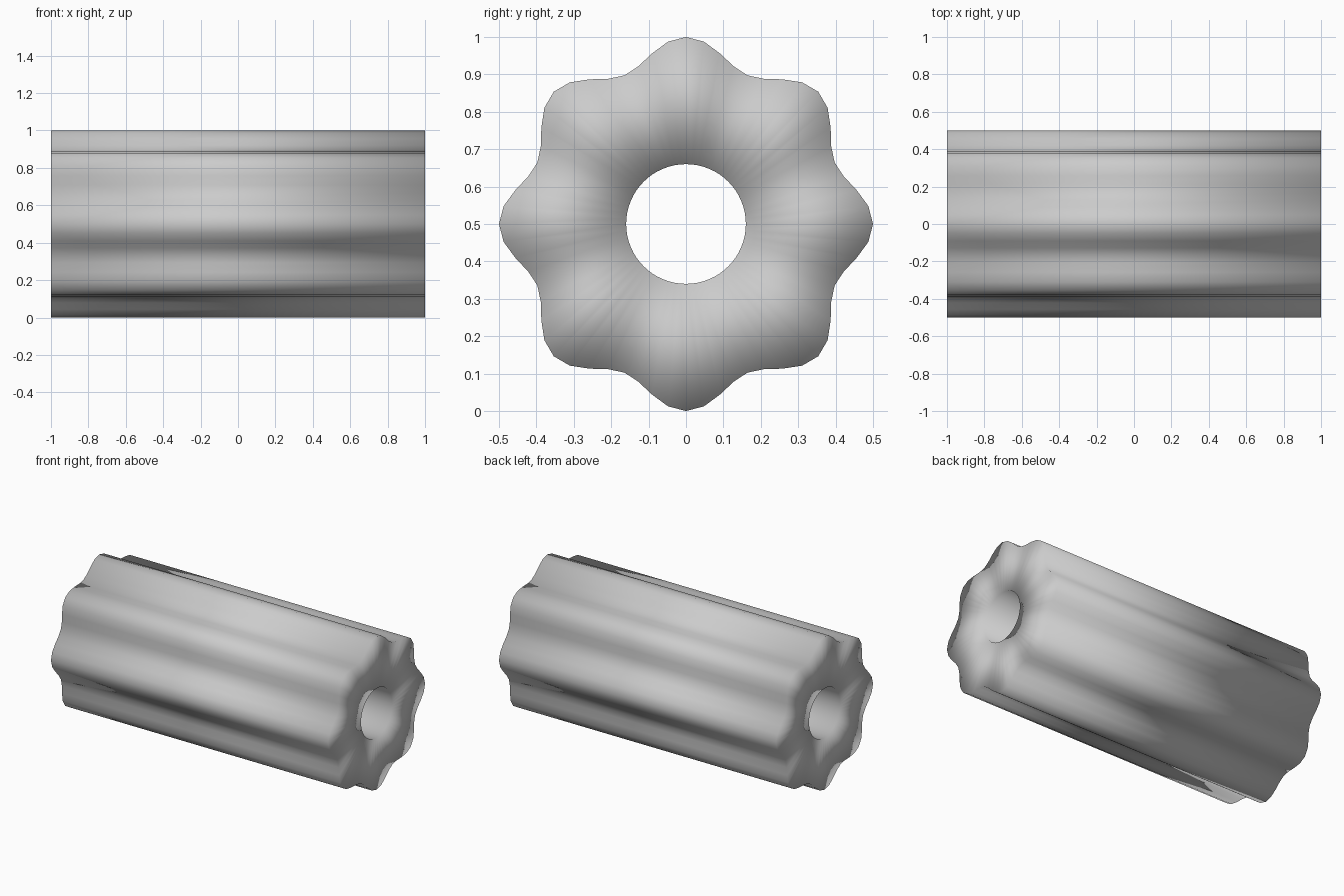
import bpy, bmesh, math

if "Cube" in bpy.data.objects:
    bpy.data.objects.remove(bpy.data.objects["Cube"])

SEGMENTS = 64        # eight steps per lobe
LOBES = 8
BORE = 0.16
CENTRE_Z = 0.5

steel = bpy.data.materials.new("light grey")
steel.diffuse_color = (0.6, 0.6, 0.6, 1)
steel.use_nodes = True
steel.node_tree.nodes["Principled BSDF"].inputs["Base Color"].default_value = steel.diffuse_color


def ring(bm, x, radius):
    """Closed ring of vertices around the x axis, radius given by angle."""
    verts = []
    for i in range(SEGMENTS):
        a = 2 * math.pi * i / SEGMENTS
        r = radius(a)
        verts.append(bm.verts.new((x, r * math.sin(a), CENTRE_Z + r * math.cos(a))))
    return verts


def bridge(bm, a, b):
    for i in range(SEGMENTS):
        j = (i + 1) % SEGMENTS
        bm.faces.new((a[i], a[j], b[j], b[i]))


def lobed(a):
    return 0.465 + 0.035 * math.cos(LOBES * a)


def bore(a):
    return BORE


# Fluted tube: lobed outer wall, flat ends and a round through bore
bm = bmesh.new()
loops = [ring(bm, -1, lobed), ring(bm, 1, lobed), ring(bm, 1, bore), ring(bm, -1, bore)]
for k in range(4):
    bridge(bm, loops[k], loops[(k + 1) % 4])
bmesh.ops.recalc_face_normals(bm, faces=bm.faces)
for f in bm.faces:
    f.smooth = True      # normals blend over the rims as well
mesh = bpy.data.meshes.new("fluted_tube")
bm.to_mesh(mesh)
bm.free()
mesh.materials.append(steel)
tube = bpy.data.objects.new("fluted_tube", mesh)
bpy.context.collection.objects.link(tube)
